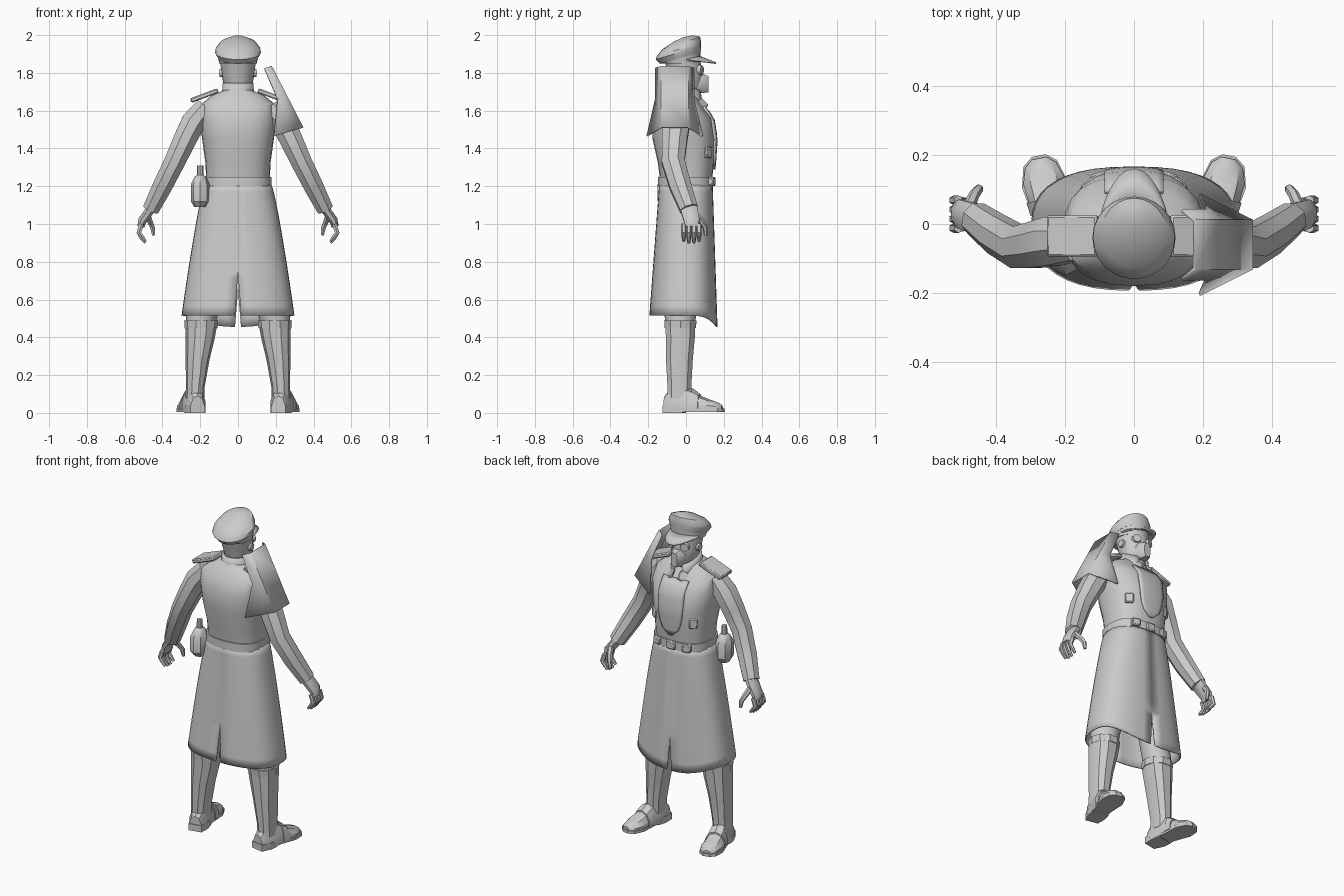
import bpy, bmesh, math
from mathutils import Vector, Matrix

cube = bpy.data.objects.get("Cube")
if cube:
    bpy.data.objects.remove(cube, do_unlink=True)

grey = bpy.data.materials.new("plain_grey")
grey.use_nodes = True
grey.diffuse_color = (0.6, 0.6, 0.6, 1)
grey.node_tree.nodes["Principled BSDF"].inputs["Base Color"].default_value = grey.diffuse_color
parts = []


def finish(name, bm, mirror=False, thick=0.0, bevel=0.0):
    bmesh.ops.recalc_face_normals(bm, faces=bm.faces)
    mesh = bpy.data.meshes.new(name)
    bm.to_mesh(mesh)
    bm.free()
    mesh.materials.append(grey)
    obj = bpy.data.objects.new(name, mesh)
    bpy.context.collection.objects.link(obj)
    if thick:
        solid = obj.modifiers.new("thickness", 'SOLIDIFY')
        solid.thickness, solid.offset = thick, 0
    if bevel:
        obj.modifiers.new("bevel", 'BEVEL').width = bevel
    if mirror:
        obj.modifiers.new("mirror", 'MIRROR')
    parts.append(obj)
    return obj


def skin(name, rows, closed=True, **options):
    """Join rows of points into a surface; closed rows are capped."""
    bm = bmesh.new()
    grid = [[bm.verts.new(p) for p in row] for row in rows]
    count = len(grid[0])
    for a, b in zip(grid, grid[1:]):
        for i in range(count if closed else count - 1):
            j = (i + 1) % count
            bm.faces.new((a[i], a[j], b[j], b[i]))
    if closed:
        bm.faces.new(grid[0])
        bm.faces.new(grid[-1])
    return finish(name, bm, **options)


def oval(angle, rx, ry, power):
    c, s = math.cos(angle), math.sin(angle)
    return (math.copysign(abs(c) ** (2 / power), c) * rx,
            math.copysign(abs(s) ** (2 / power), s) * ry)


def ring(cx, cy, z, rx, ry, slope=0.0, sides=24, power=2.0):
    points = []
    for i in range(sides):
        x, y = oval(math.tau * i / sides, rx, ry, power)
        points.append((cx + x, cy + y, z + slope * y))
    return points


def tube(name, path, radii, sides=8, widen=1.0, **options):
    path = [Vector(p) for p in path]
    rows = []
    for k, p in enumerate(path):
        along = path[min(k + 1, len(path) - 1)] - path[max(k - 1, 0)]
        u = along.cross(Vector((0, 1, 0))).normalized()
        v = u.cross(along).normalized() * widen
        turns = [math.tau * (i + 0.5) / sides for i in range(sides)]
        rows.append([p + radii[k] * (u * math.cos(t) + v * math.sin(t)) for t in turns])
    return skin(name, rows, **options)


def box(name, centre, size, turn=(0, 0, 0), bevel=0.006, mirror=False):
    bm = bmesh.new()
    bmesh.ops.create_cube(bm, size=1)
    spin = Matrix.Rotation(turn[2], 4, 'Z') @ Matrix.Rotation(turn[1], 4, 'Y') @ Matrix.Rotation(turn[0], 4, 'X')
    bm.transform(Matrix.Translation(centre) @ spin @ Matrix.Diagonal((*size, 1)))
    return finish(name, bm, mirror=mirror, bevel=bevel)


# Jacket body: height, depth centre, half width, half depth
jacket = [(1.21, 0, 0.168, 0.135), (1.32, 0, 0.172, 0.148), (1.45, -0.01, 0.19, 0.167),
          (1.56, -0.02, 0.205, 0.16), (1.63, -0.035, 0.2, 0.12), (1.68, -0.035, 0.14, 0.085),
          (1.71, -0.03, 0.07, 0.065)]
skin("jacket", [ring(0, cy, z, rx, ry, power=2.5) for z, cy, rx, ry in jacket])


def chest(x, z):
    """Point on the chest surface of the jacket."""
    for low, high in zip(jacket, jacket[1:]):
        if z <= high[0]:
            f = (z - low[0]) / (high[0] - low[0])
            cy, rx, ry = (a + (b - a) * f for a, b in zip(low[1:], high[1:]))
            return (x, cy + ry * (1 - abs(x / rx) ** 2.5) ** 0.4 + 0.004, z)


# Rounded chest panel, pockets, belt and buckle
panel = []
for k in range(10):
    t = k / 9
    width = 0.085 * math.sqrt(max(1 - t ** 4, 0.02))
    panel.append([chest(width * i / 4, 1.62 - 0.33 * t) for i in range(-4, 5)])
skin("chest_panel", panel, closed=False, thick=0.014)
box("chest_pocket", (0.13, 0.115, 1.38), (0.05, 0.025, 0.06), turn=(0, 0, -0.65), mirror=True)
skin("belt", [ring(0, 0, z, 0.178, 0.148, power=2.5) for z in (1.2, 1.25)])
box("belt_buckle", (0, 0.148, 1.225), (0.06, 0.016, 0.05))
box("belt_pouch", (0.1, 0.135, 1.225), (0.05, 0.03, 0.045), turn=(0, 0, -0.3), mirror=True)

# Coat skirt: one half shell with slits front and back, mirrored
skirt = []
for k in range(15):
    t = k / 14
    row = []
    for i in range(21):
        a = -math.pi / 2 + math.pi * i / 20
        front = max(math.sin(a), 0)
        x, y = oval(a, 0.17 + 0.125 * t ** 0.8, 0.137 + (0.026 if a > 0 else 0.053) * t, 2.5)
        x = max(x, 0.0)
        start = 0.68 if a < 0 else 0.75
        if i in (0, 20):
            x = 0.016 * max(0, t - start) / (1 - start)
        row.append((x, y, 1.22 + (0.515 - 0.06 * front ** 3 - 1.22) * t))
    skirt.append(row)
skin("coat_skirt", skirt, closed=False, thick=0.008, mirror=True)

# Sleeves with cuffs
tube("sleeve", [(0.17, -0.045, 1.62), (0.235, -0.05, 1.54), (0.28, -0.06, 1.45), (0.335, -0.068, 1.33),
                (0.4, -0.03, 1.2), (0.46, 0.015, 1.08)],
     [0.06, 0.07, 0.066, 0.06, 0.056, 0.047], widen=1.1, mirror=True)

# Hands: palm, fingers and thumb
tube("palm", [(0.45, 0.01, 1.1), (0.475, 0.02, 1.06), (0.505, 0.03, 1.02), (0.515, 0.03, 0.985)],
     [0.028, 0.026, 0.025, 0.02], widen=1.8, mirror=True)
for i, finger in enumerate(("little", "ring", "middle", "index")):
    y = -0.012 + 0.027 * i
    drop = 0.01 if i in (0, 3) else 0
    tube(finger + "_finger", [(0.51, y, 1.0), (0.525, y, 0.955), (0.51, y, 0.925 + drop), (0.49, y, 0.9 + drop)],
         [0.014, 0.014, 0.012, 0.008], sides=6, mirror=True)
tube("thumb", [(0.48, 0.05, 1.05), (0.465, 0.085, 1.01), (0.452, 0.102, 0.98), (0.447, 0.104, 0.94)],
     [0.018, 0.016, 0.014, 0.009], sides=6, mirror=True)

# Shoulder boards
box("shoulder_board", (0.178, -0.035, 1.68), (0.155, 0.12, 0.025), turn=(0, 0.36, 0), mirror=True)

# Angled shoulder shield with flared wings
middle = -0.06
edge = [(0.175, 0.07, 1.835), (0.25, 0.07, 1.69), (0.342, 0.07, 1.51)]
wing = [(0.14, 0.1, 1.825), (0.21, 0.1, 1.66), (0.19, 0.145, 1.465)]
shield = [[(x, middle + s * y, z) for x, y, z in line]
          for s, line in ((-1, wing), (-1, edge), (1, edge), (1, wing))]
skin("shoulder_shield", shield, closed=False, thick=0.01)

# Head and neck
skin("head", [ring(0, cy, z, rx, ry, sides=16) for z, cy, rx, ry in (
    (1.64, -0.02, 0.055, 0.055), (1.7, 0, 0.062, 0.07), (1.73, 0.005, 0.075, 0.08),
    (1.79, 0.0, 0.087, 0.092), (1.87, -0.02, 0.095, 0.095))])

# Breathing mask, goggles and side filters
snout = []
for y, w, low, high in ((0.03, 0.06, 1.7, 1.8), (0.085, 0.045, 1.69, 1.8), (0.118, 0.022, 1.695, 1.785)):
    mid, half = (low + high) / 2, (high - low) / 2
    snout.append([(x, y, mid + z) for x, z in (oval(math.tau * (i + 0.5) / 8, w, half, 3) for i in range(8))])
skin("mask_snout", snout)
for name, place, radius, yaw in (("goggle", (0.042, 0.072, 1.815), 0.03, -0.4),
                                 ("ear_cover", (0.083, 0, 1.8), 0.026, -1.5)):
    bm = bmesh.new()
    bmesh.ops.create_cone(bm, cap_ends=True, segments=12, radius1=radius, radius2=radius * 0.8, depth=0.03)
    bm.transform(Matrix.Translation(place) @ Matrix.Rotation(yaw, 4, 'Z') @ Matrix.Rotation(-math.pi / 2, 4, 'X'))
    finish(name, bm, mirror=True)

# Standing collar, open at the front with pointed tips
collar = []
for z, rx, ry in ((1.64, 0.088, 0.092), (1.7, 0.08, 0.08), (1.745, 0.076, 0.074)):
    row = []
    for i in range(17):
        a = math.radians(110 + 320 * i / 16)
        front = max(math.sin(a), 0)
        row.append((rx * math.cos(a), -0.015 + ry * math.sin(a) + 0.02 * front, z - 0.045 * front))
    collar.append(row)
skin("collar", collar, closed=False, thick=0.012)
box("lapel", (0.045, 0.085, 1.635), (0.06, 0.016, 0.06), turn=(0.6, 0.5, -0.5), mirror=True)

# Peaked cap: band, sloping crown and visor
skin("cap_band", [ring(0, -0.025, 1.85, 0.1, 0.1), ring(0, -0.03, 1.89, 0.106, 0.108, 0.3)])
skin("cap_crown", [ring(0, cy, z, rx, ry, slope) for cy, z, rx, ry, slope in (
    (-0.03, 1.88, 0.106, 0.108, 0.3), (-0.04, 1.907, 0.121, 0.12, 0.3), (-0.038, 1.925, 0.119, 0.118, 0.33),
    (-0.025, 1.958, 0.095, 0.1, 0.33), (-0.005, 1.98, 0.055, 0.06, 0.25), (0.01, 1.994, 0.02, 0.025, 0.2))])
visor = []
for reach in (0, 0.5, 1):
    row = []
    for i in range(13):
        a = math.radians(15 + 150 * i / 12)
        bulge = reach * 0.085 * math.sin(a) ** 1.5
        row.append((0.1 * math.cos(a), -0.025 + 0.1 * math.sin(a) + bulge, 1.865 + 0.02 * math.sin(a) - bulge * 0.4))
    visor.append(row)
skin("cap_visor", visor, closed=False, thick=0.008)

# Flask on the hip
skin("hip_flask", [ring(-0.2, -0.09, z, rx, ry, sides=8) for z, rx, ry in (
    (1.09, 0.032, 0.035), (1.12, 0.05, 0.06), (1.21, 0.05, 0.06), (1.25, 0.03, 0.035),
    (1.26, 0.018, 0.018), (1.31, 0.016, 0.016))])

# Trousers, tall boots and boot cuffs
skin("trouser_leg", [ring(cx, -0.03, z, r, r, sides=12) for cx, z, r in (
    (0.1, 1.0, 0.09), (0.15, 0.75, 0.09), (0.19, 0.52, 0.084), (0.2, 0.45, 0.075))], mirror=True)
skin("boot_shaft", [ring(cx, cy, z, rx, ry, sides=10, power=2.3) for cx, cy, z, rx, ry in (
    (0.228, -0.035, 0.07, 0.05, 0.065), (0.226, -0.035, 0.14, 0.05, 0.066), (0.214, -0.035, 0.28, 0.063, 0.074),
    (0.2, -0.03, 0.4, 0.078, 0.08), (0.195, -0.03, 0.47, 0.085, 0.083))], mirror=True)
skin("boot_cuff", [ring(0.195, -0.03, z, r, r, sides=10) for z, r in ((0.45, 0.087), (0.49, 0.09))], mirror=True)

# Shoes, built along the foot and turned outward
foot = Matrix.Translation((0.237, 0, 0)) @ Matrix.Rotation(-0.2, 4, 'Z')


def arch(y, w, h, base=0.018):
    shape = ((-1, 0), (-1, 0.4), (-0.65, 0.85), (0, 1), (0.65, 0.85), (1, 0.4), (1, 0))
    return [foot @ Vector((x * w, y, base + z * (h - base))) for x, z in shape]


skin("shoe", [arch(*s) for s in ((-0.115, 0.035, 0.09), (-0.08, 0.05, 0.13), (0.02, 0.052, 0.135),
                                 (0.07, 0.056, 0.095), (0.13, 0.06, 0.07), (0.175, 0.046, 0.055),
                                 (0.195, 0.022, 0.04))], mirror=True)
skin("shoe_strap", [arch(0.035, 0.058, 0.132), arch(0.075, 0.062, 0.102)], mirror=True)
outline = [(-0.04, -0.12), (0.04, -0.12), (0.054, -0.06), (0.05, 0.02), (0.066, 0.12), (0.05, 0.18), (0.02, 0.203),
           (-0.02, 0.203), (-0.05, 0.18), (-0.066, 0.12), (-0.05, 0.02), (-0.054, -0.06)]
skin("sole", [[foot @ Vector((x, y, z)) for x, y in outline] for z in (0.006, 0.024)], mirror=True)
skin("heel", [[foot @ Vector((x, min(y, -0.01), z)) for x, y in outline[:4] + outline[-2:]] for z in (0, 0.04)],
     mirror=True)

# Smooth shading with sharp edges kept
bpy.ops.object.select_all(action='DESELECT')
for obj in parts:
    obj.select_set(True)
bpy.context.view_layer.objects.active = parts[0]
bpy.ops.object.shade_smooth_by_angle(angle=math.radians(32))
